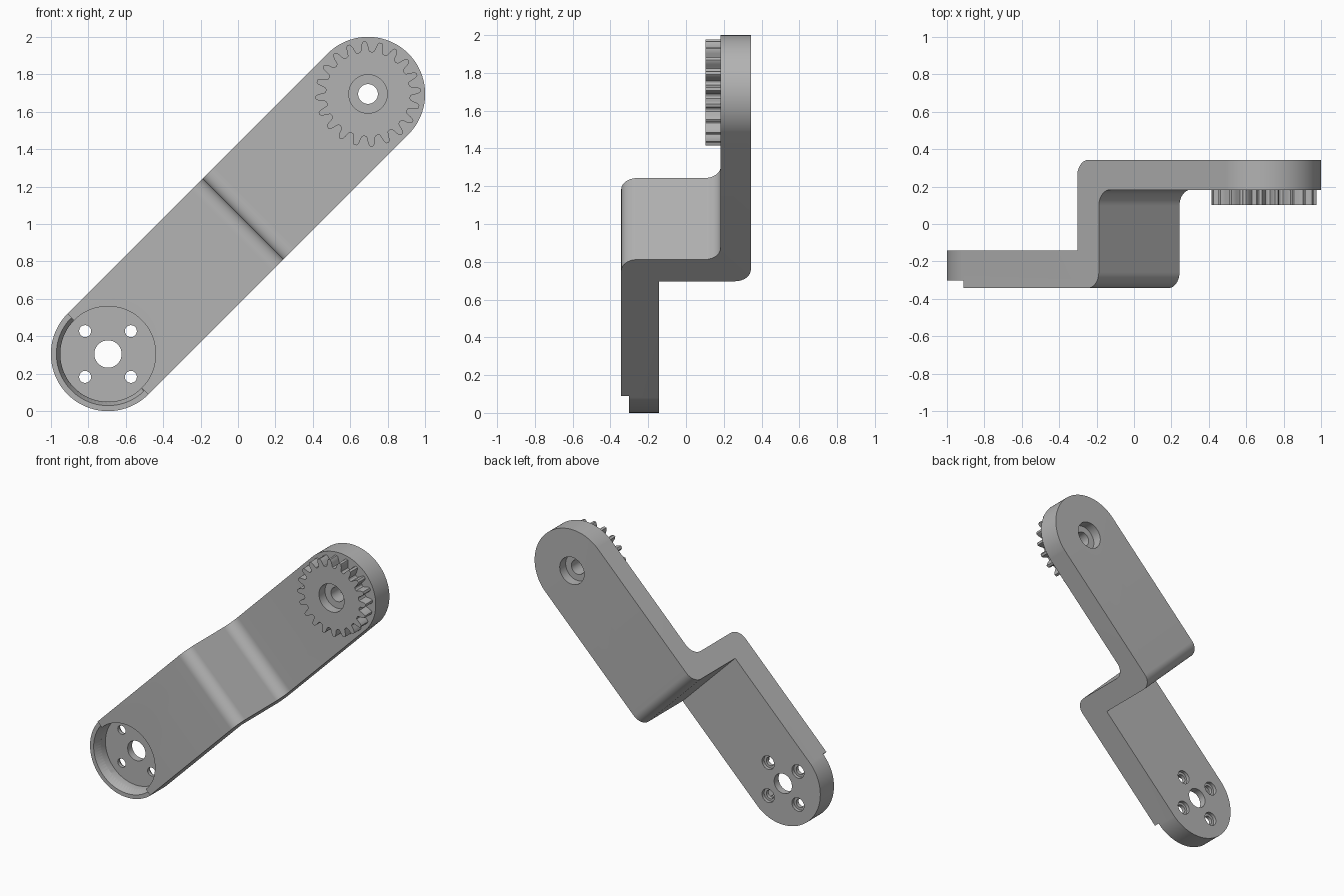
import bpy, bmesh
from math import sin, cos, pi, radians
from mathutils import Matrix

if "Cube" in bpy.data.objects:
    bpy.data.objects.remove(bpy.data.objects["Cube"])

grey = bpy.data.materials.new("plain grey")
grey.use_nodes = True
grey.diffuse_color = (0.45, 0.45, 0.45, 1)
grey.node_tree.nodes["Principled BSDF"].inputs["Base Color"].default_value = (0.45, 0.45, 0.45, 1)

# Arm dimensions: u runs along the arm, v across it, y is depth
C, R = 0.983, 0.305
FRONT, BACK = -0.343, 0.343
LOW_BACK, UP_FRONT, GEAR_FRONT = -0.143, 0.183, 0.102
WEB_BACK, WEB_FRONT = -0.124, 0.039
FLOOR, STEP = -0.195, -0.303
TILT = Matrix.Translation((0, 0, 1)) @ Matrix.Rotation(radians(-45), 4, 'Y')


def arc(r, a0, a1, n, cu=0, cv=0):
    return [(cu + r * cos(radians(a0 + (a1 - a0) * i / n)),
             cv + r * sin(radians(a0 + (a1 - a0) * i / n))) for i in range(n + 1)]


def prism(name, pts, lo, hi, centre=(0, 0), taper=1, across=False):
    """Extrude an outline through depth, or across the arm."""
    bm = bmesh.new()
    ends = []
    for d, s in ((lo, 1), (hi, taper)):
        ring = []
        for a, b in pts:
            a, b = centre[0] + a * s, centre[1] + b * s
            ring.append(bm.verts.new((a, b, d) if across else (a, d, b)))
        ends.append(ring)
        bm.faces.new(ring)
    n = len(pts)
    for i in range(n):
        j = (i + 1) % n
        bm.faces.new((ends[0][i], ends[0][j], ends[1][j], ends[1][i]))
    bmesh.ops.recalc_face_normals(bm, faces=bm.faces)
    mesh = bpy.data.meshes.new(name)
    bm.to_mesh(mesh)
    bm.free()
    mesh.materials.append(grey)
    obj = bpy.data.objects.new(name, mesh)
    obj.matrix_world = TILT
    bpy.context.scene.collection.objects.link(obj)
    return obj


def drill(r, lo, hi, u, v=0, n=48):
    return prism("cutter", arc(r, 0, 360, n)[:-1], lo, hi, (u, v))


def cut(obj, cutters, operation='DIFFERENCE'):
    bpy.context.view_layer.objects.active = obj
    for c in cutters:
        c.hide_render = True
        mod = obj.modifiers.new("cut", 'BOOLEAN')
        mod.operation, mod.object, mod.solver = operation, c, 'EXACT'
        bpy.ops.object.modifier_apply(modifier=mod.name)


# Offset arm: stepped side profile with rounded bends
f = 0.085
end = C + R + 0.1
side = [(-end, FRONT)]
side += arc(f, -90, 0, 10, WEB_FRONT - f, FRONT + f)
side += arc(f, 180, 90, 10, WEB_FRONT + f, UP_FRONT - f)
side += [(end, UP_FRONT), (end, BACK)]
side += arc(f, 90, 180, 10, WEB_BACK + f, BACK - f)
side += [(WEB_BACK, LOW_BACK), (-end, LOW_BACK)]
arm = prism("offset_arm", side, -R, R, across=True)

# Round both ends; the stadium is a hair wider than the arm along its sides
ro = R + 0.0005
stadium = prism("cutter", arc(ro, -90, 90, 40, C) + arc(ro, 90, 270, 40, -C), -0.6, 0.6)
cut(arm, [stadium], 'INTERSECT')

# Lower end: lowered rim, chamfered lip, round pocket and screw holes
rim = prism("cutter", [(-2, -1), (-C, -1), (-C, 1), (-2, 1)], -0.6, STEP)
lip = prism("cutter", arc(0.297, 91, 269, 40), STEP - 0.055, STEP + 0.055, (-C, 0), 0.255 / 0.297)
tools = [rim, lip, drill(0.255, -0.6, FLOOR, -C, n=80), drill(0.073, -0.6, 0, -C)]
for k in range(4):
    u, v = -C + 0.173 * cos(k * pi / 2), 0.173 * sin(k * pi / 2)
    tools += [drill(0.032, -0.6, 0, u, v, 24), drill(0.05, LOW_BACK - 0.025, 0, u, v, 32)]

# Upper end: shaft hole with a counterbore behind
shaft = drill(0.053, -0.6, 0.6, C)
cut(arm, tools + [shaft, drill(0.1, BACK - 0.07, 0.6, C)])

# Spur gear on the front of the upper end
teeth = 20
shape = ((0.229, -6), (0.24, -5), (0.256, -4.2), (0.272, -3), (0.281, -1.7),
         (0.281, 1.7), (0.272, 3), (0.256, 4.2), (0.24, 5), (0.229, 6), (0.225, 9))
outline = []
for t in range(teeth):
    for r, a in shape:
        ang = radians(t * 360 / teeth + a + 4 - 45)
        outline.append((r * cos(ang), r * sin(ang)))
gear = prism("spur_gear", outline, GEAR_FRONT, UP_FRONT + 0.002, (C, 0))
cut(gear, [shaft, drill(0.103, -0.6, GEAR_FRONT + 0.07, C)])

# Remove the cutters and shade the parts
for obj in [o for o in bpy.data.objects if o.name.startswith("cutter")]:
    bpy.data.objects.remove(obj)
for obj in (arm, gear):
    bpy.ops.object.select_all(action='DESELECT')
    obj.select_set(True)
    bpy.context.view_layer.objects.active = obj
    bpy.ops.object.shade_smooth_by_angle(angle=radians(25))
